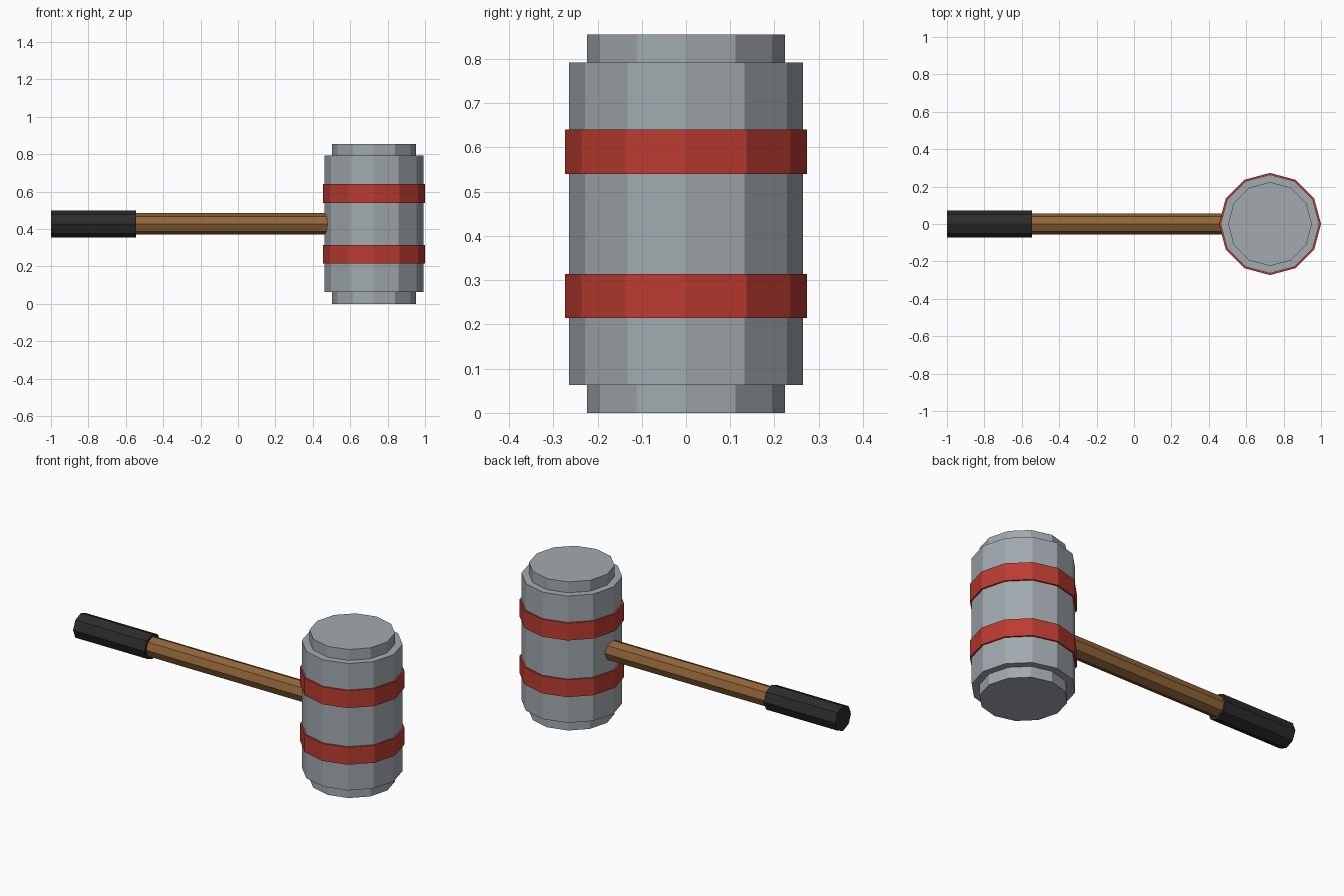
import bpy
from math import pi

if "Cube" in bpy.data.objects:
    bpy.data.objects.remove(bpy.data.objects["Cube"])

HEAD_X = 0.727   # axis of the head
MID_Z = 0.4275   # height of the handle axis


def material(name, rgb):
    m = bpy.data.materials.new(name)
    m.diffuse_color = (*rgb, 1)
    m.use_nodes = True
    m.node_tree.nodes["Principled BSDF"].inputs["Base Color"].default_value = m.diffuse_color
    return m


def prism(name, sides, radius, start, end, axis, mat=None):
    """Flat-sided cylinder along z (through the head) or x (along the handle)."""
    mid = (start + end) / 2
    loc = (HEAD_X, 0, mid) if axis == 'z' else (mid, 0, MID_Z)
    rot = (0, 0, 0) if axis == 'z' else (0, pi / 2, 0)
    bpy.ops.mesh.primitive_cylinder_add(vertices=sides, radius=radius,
                                        depth=end - start, location=loc, rotation=rot)
    ob = bpy.context.object
    ob.name = name
    if mat:
        ob.data.materials.append(mat)
    return ob


steel = material("steel", (0.36, 0.40, 0.43))
red = material("red_paint", (0.50, 0.045, 0.03))
wood = material("wood", (0.28, 0.13, 0.04))
rubber = material("rubber", (0.025, 0.025, 0.025))

# Head: barrel with a narrower striking face at each end
prism("head_barrel", 12, 0.264, 0.0625, 0.7925, 'z', steel)
prism("lower_striking_face", 12, 0.224, 0.0, 0.0625, 'z', steel)
prism("upper_striking_face", 12, 0.224, 0.7925, 0.855, 'z', steel)

# Painted bands around the barrel
for name, z in (("lower_band", 0.2645), ("upper_band", 0.5905)):
    prism(name, 12, 0.273, z - 0.05, z + 0.05, 'z', red)

# Handle running into the head, with a thicker grip
prism("handle", 8, 0.057, -0.6, 0.6, 'x', wood)
prism("grip", 8, 0.072, -1.0, -0.545, 'x', rubber)
